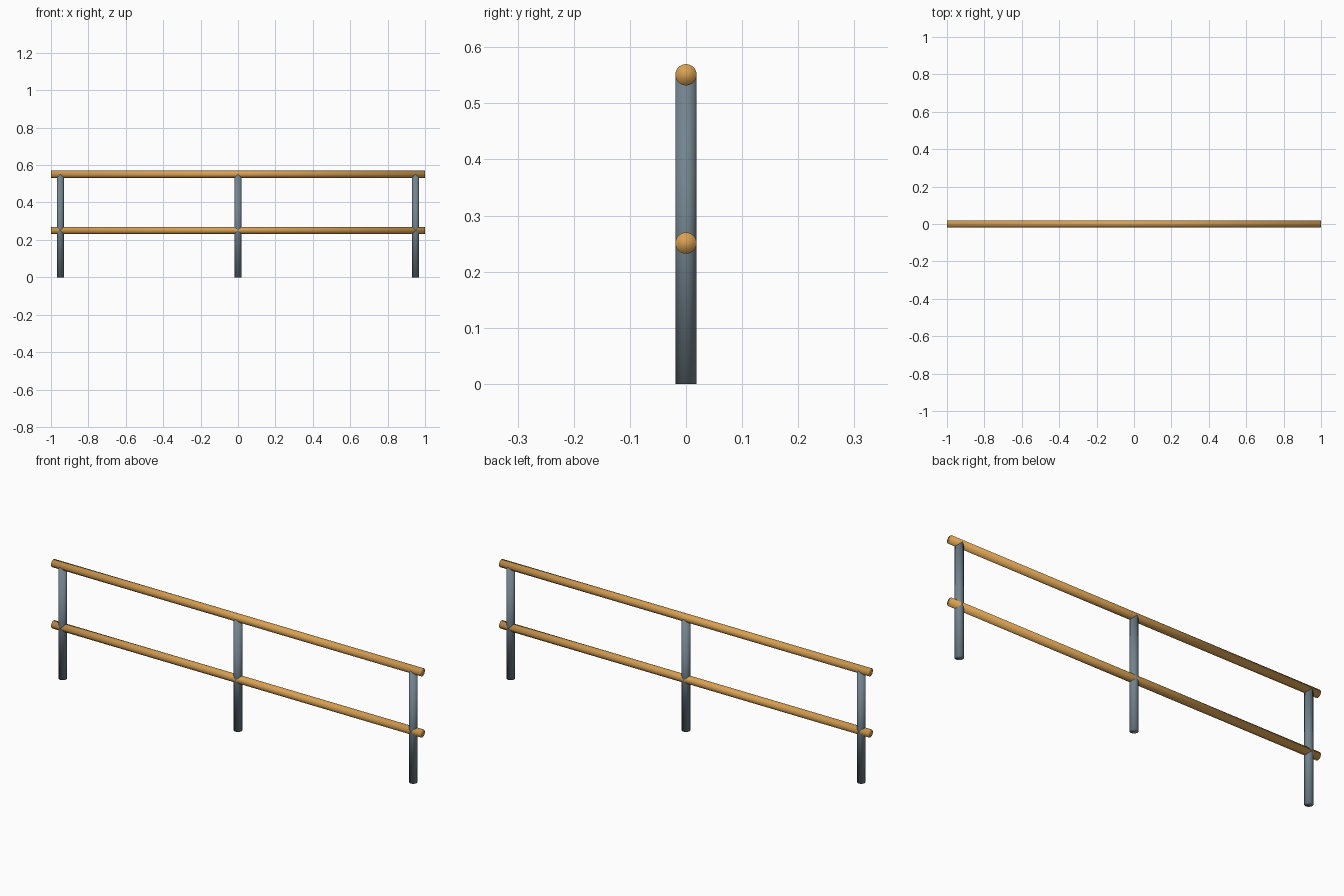
import bpy, math

if "Cube" in bpy.data.objects:
    bpy.data.objects.remove(bpy.data.objects["Cube"])

RADIUS = 0.019
RAIL_HEIGHTS = {"top_rail": 0.551, "middle_rail": 0.251}
POST_POSITIONS = {"left_post": -0.95, "centre_post": 0.0, "right_post": 0.95}


def material(name, colour):
    m = bpy.data.materials.new(name)
    m.diffuse_color = (*colour, 1.0)
    m.use_nodes = True
    m.node_tree.nodes["Principled BSDF"].inputs["Base Color"].default_value = m.diffuse_color
    return m


wood = material("warm wood", (0.68, 0.35, 0.085))
steel = material("blue grey steel", (0.17, 0.23, 0.27))


def rod(name, length, location, rotation, mat):
    bpy.ops.mesh.primitive_cylinder_add(
        vertices=32, radius=RADIUS, depth=length,
        location=location, rotation=rotation)
    obj = bpy.context.object
    obj.name = name
    obj.data.materials.append(mat)
    # soft shading runs over the ends as well
    bpy.ops.object.shade_smooth()
    return obj


# Horizontal rails
for name, z in RAIL_HEIGHTS.items():
    rod(name, 2.0, (0, 0, z), (0, math.pi / 2, 0), wood)

# Upright posts, ending inside the top rail
post_height = RAIL_HEIGHTS["top_rail"]
for name, x in POST_POSITIONS.items():
    rod(name, post_height, (x, 0, post_height / 2), (0, 0, 0), steel)
